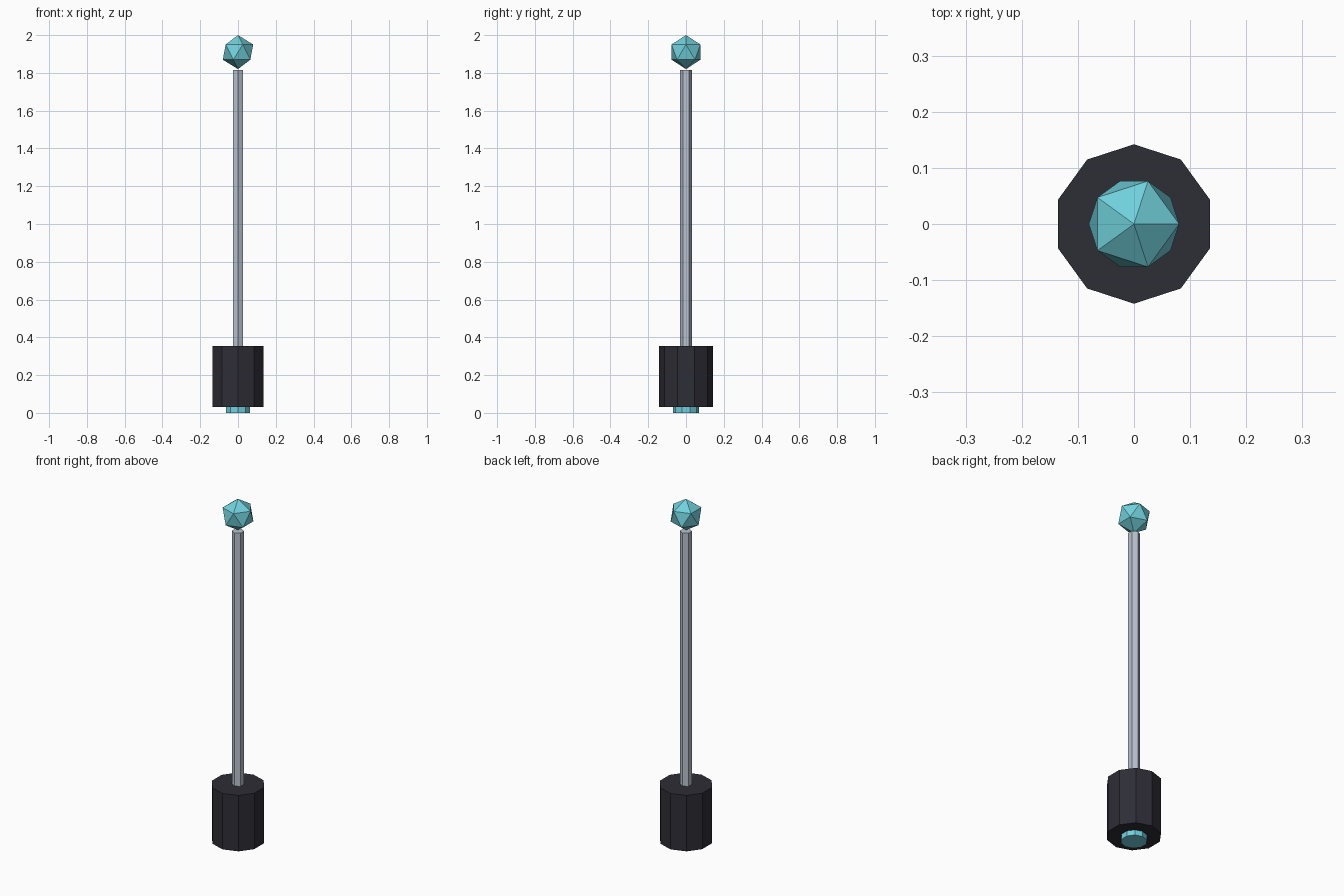
import bpy

cube = bpy.data.objects.get("Cube")
if cube:
    bpy.data.objects.remove(cube, do_unlink=True)


def make_material(name, color):
    mat = bpy.data.materials.new(name)
    mat.use_nodes = True
    rgba = (*color, 1.0)
    mat.diffuse_color = rgba
    mat.node_tree.nodes["Principled BSDF"].inputs["Base Color"].default_value = rgba
    return mat


def finish(name, mat):
    obj = bpy.context.object
    obj.name = name
    obj.data.name = name
    obj.data.materials.append(mat)
    bpy.ops.object.shade_flat()
    return obj


def prism(name, sides, radius, bottom, top, mat):
    """Upright faceted cylinder with corners facing front and back."""
    bpy.ops.mesh.primitive_cylinder_add(
        vertices=sides, radius=radius, depth=top - bottom,
        location=(0, 0, (bottom + top) / 2))
    return finish(name, mat)


crystal = make_material("crystal cyan", (0.165, 0.64, 0.72))
charcoal = make_material("charcoal", (0.027, 0.026, 0.037))
steel = make_material("pale steel", (0.48, 0.54, 0.62))

# Ten-sided foot and heavy base
prism("foot", 10, 0.068, 0.0, 0.04, crystal)
prism("base", 10, 0.142, 0.03, 0.353, charcoal)

# Hexagonal shaft, sunk slightly into the base
prism("shaft", 6, 0.032, 0.33, 1.815, steel)

# Faceted gem floating just above the shaft
bpy.ops.mesh.primitive_ico_sphere_add(subdivisions=1, radius=0.09, location=(0, 0, 1.91))
finish("gem", crystal)
